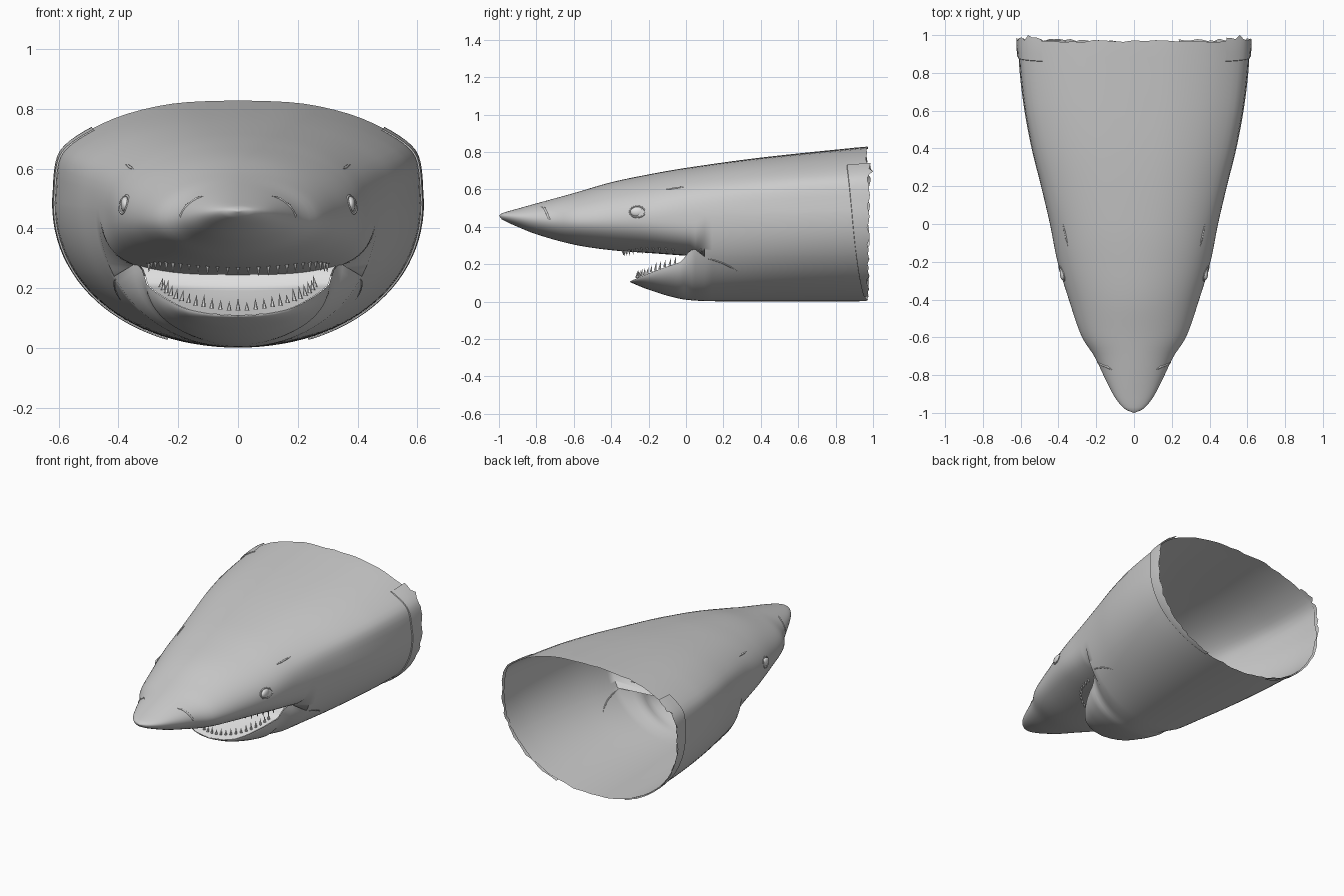
import bpy, bmesh, math, random
from mathutils import Vector

if "Cube" in bpy.data.objects:
    bpy.data.objects.remove(bpy.data.objects["Cube"])

random.seed(4)
HALF = math.pi / 2


def material(name, v):
    m = bpy.data.materials.new(name)
    m.diffuse_color = (v, v, v, 1)
    m.use_nodes = True
    m.node_tree.nodes["Principled BSDF"].inputs["Base Color"].default_value = m.diffuse_color
    return m


SKIN = material("grey_skin", 0.6)
PALE = material("pale_mouth", 0.75)

# Profiles along the length: (y, value)
WIDTH = [(-1, 0), (-.985, .04), (-.95, .078), (-.9, .112), (-.8, .162), (-.7, .21), (-.6, .275),
         (-.4, .345), (-.2, .405), (0, .445), (.2, .492), (.4, .542), (.6, .58), (.8, .605), (.97, .615)]
TOP = [(-1, .46), (-.985, .472), (-.9, .497), (-.8, .525), (-.6, .58), (-.4, .638), (-.2, .68),
       (0, .715), (.4, .77), (.97, .83)]
SNOUT_BASE = [(-1, .46), (-.985, .44), (-.9, .40), (-.8, .36), (-.6, .305), (-.4, .275), (-.2, .26), (.07, .24)]
MID = [(-1, .46), (-.6, .43), (-.2, .45), (.1, .47), (.97, .49)]
BELLY = [(-.3, .105), (-.25, .083), (-.2, .064), (-.1, .032), (0, .01), (.15, .002), (.97, .002)]
LIP_X = [(-.3, 0), (-.29, .08), (-.25, .17), (-.15, .25), (-.05, .298), (0, .315), (.05, .35), (.1, .40)]
LIP_Z = [(-.3, .108), (-.25, .13), (-.15, .17), (0, .22), (.1, .24)]
BULGE = [(-1, 2.0), (-.5, 1.95), (0, 2.15), (.97, 2.4)]
JOWL = [(-1, 2.0), (-.5, 2.0), (-.25, 2.3), (0, 3.0), (.07, 3.2)]
# Neck outline from crown to side, as fractions of width and height
NECK_X = [(0, 0), (.2, .32), (.35, .55), (.5, .74), (.68, .92), (.8, .98), (1, 1)]
NECK_Z = [(0, 1), (.2, .975), (.35, .895), (.5, .77), (.68, .57), (.8, .40), (1, 0)]


def at(tab, y):
    """Smooth interpolation through a profile."""
    y = min(max(y, tab[0][0]), tab[-1][0])
    i = 0
    while i < len(tab) - 2 and y > tab[i + 1][0]:
        i += 1

    def slope(k):
        a, b = tab[max(k - 1, 0)], tab[min(k + 1, len(tab) - 1)]
        return (b[1] - a[1]) / (b[0] - a[0])
    (y0, v0), (y1, v1) = tab[i], tab[i + 1]
    d = y1 - y0
    t = (y - y0) / d
    return ((2*t**3 - 3*t*t + 1) * v0 + (t**3 - 2*t*t + t) * d * slope(i)
            + (3*t*t - 2*t**3) * v1 + (t**3 - t*t) * d * slope(i + 1))


def base(y):
    return at(SNOUT_BASE, y) if y < .07 else at(BELLY, y)


def low_bulge(y):
    return at(JOWL, y) if y < .07 else 2.1


def section(y, th, grow=1.0):
    """Point on the right half of the outer skin, th from top (90) to bottom (-90)."""
    n = at(BULGE, y) if th > 0 else low_bulge(y)
    zc = at(MID, y)
    fx, fz = max(math.cos(th), 0) ** (2 / n), abs(math.sin(th)) ** (2 / n)
    if th > 0:
        k = min(max((y + .2) / .8, 0), 1)
        t = 1 - th / HALF
        fx += k * (at(NECK_X, t) - fx)
        fz += k * (at(NECK_Z, t) - fz)
    h = at(TOP, y) - zc if th > 0 else zc - base(y)
    return Vector((at(WIDTH, y) * fx * grow, y, zc + math.copysign(h * fz * grow, th)))


def skin_x(y, z):
    lo, hi = -HALF, HALF
    for _ in range(30):
        m = (lo + hi) / 2
        lo, hi = (m, hi) if section(y, m).z < z else (lo, m)
    return section(y, lo).x


def palate_z(x, y):
    zc, n = at(MID, y), low_bulge(y)
    return zc - (zc - base(y)) * (1 - (abs(x) / at(WIDTH, y)) ** n) ** (1 / n)


def lip_z(y):
    """Lower lip height; it meets the upper lip at the mouth corner."""
    k = min(max((y + .03) / .06, 0), 1)
    k = k * k * (3 - 2 * k)
    z = at(LIP_Z, y)
    return z + k * (palate_z(at(LIP_X, y), min(y, .06)) - z)


def split(y):
    """Angle of the cheek line that divides head and lower jaw."""
    zc = at(MID, y)
    return math.asin(((zc - .24) / (zc - base(y))) ** 1.05)


def mirror_row(half):
    return [Vector((-p.x, p.y, p.z)) for p in reversed(half)] + half


def add_grid(bm, rows):
    vs = [[bm.verts.new(p) for p in r] for r in rows]
    for a, b in zip(vs, vs[1:]):
        for i in range(len(a) - 1):
            bm.faces.new((a[i], a[i + 1], b[i + 1], b[i]))


def finish(bm, name, mat, smooth=True):
    bmesh.ops.remove_doubles(bm, verts=bm.verts, dist=.0004)
    bmesh.ops.recalc_face_normals(bm, faces=bm.faces)
    me = bpy.data.meshes.new(name)
    bm.to_mesh(me)
    bm.free()
    me.materials.append(mat)
    ob = bpy.data.objects.new(name, me)
    bpy.context.collection.objects.link(ob)
    if smooth:
        bpy.context.view_layer.objects.active = ob
        ob.select_set(True)
        bpy.ops.object.shade_smooth_by_angle(angle=math.radians(50))
        ob.select_set(False)


# Hollow head skin: upper head with snout, then lower jaw with throat
bm = bmesh.new()
back = [.1 + .86 * i / 22 for i in range(23)]
front = [-1, -.996, -.985, -.97] + [-.95 + 1.0 * i / 34 for i in range(35)]
K = 18
rows = []
for y in front + back:
    end = HALF if y < .07 else split(y)
    half = [section(y, HALF * (1 - i / K)) for i in range(K)]
    half += [section(y, -end * i / K) for i in range(K + 1)]
    rows.append(mirror_row(half))
add_grid(bm, rows)
rows = []
for y in [-.3, -.297, -.29, -.275] + [-.25 + .3 * i / 15 for i in range(16)] + back:
    half = []
    for i in range(K + 1):
        t = i / K
        if y < .07:
            x, z, b = at(LIP_X, y), lip_z(y), at(BELLY, y)
            half.append(Vector((x * max(math.cos(t * HALF), 0), y, z - (z - b) * math.sin(t * HALF))))
        else:
            s = split(y)
            half.append(section(y, -(s + (HALF - s) * t)))
    half.reverse()
    rows.append(mirror_row(half))
add_grid(bm, rows)
bmesh.ops.remove_doubles(bm, verts=bm.verts, dist=.0004)
for v in bm.verts:  # ragged cut at the back
    if v.co.y > .955:
        v.co.y += random.uniform(0, .014)
finish(bm, "head_skin", SKIN)

# Mouth floor rising to the throat
bm = bmesh.new()
rows = []
for j in range(25):
    y = -.3 + .355 * j / 24
    w, z = at(LIP_X, y) * .99, lip_z(y)
    dip = .018 * math.sin(math.pi * j / 24)
    rows.append([Vector((w * u / 8, y, z - dip * (1 - (u / 8) ** 2))) for u in range(-8, 9)])
add_grid(bm, rows)
finish(bm, "mouth_floor", PALE)


# Teeth
def tooth(bm, p, length, lean):
    ring = [bm.verts.new(p + Vector((math.cos(a) * .008, math.sin(a) * .008, 0)))
            for a in (k * math.tau / 6 for k in range(6))]
    tip = bm.verts.new(p + Vector((lean, .006, length)))
    for k in range(6):
        bm.faces.new((ring[k], ring[(k + 1) % 6], tip))


upper, lower = bmesh.new(), bmesh.new()
for k in range(25):
    a = math.radians(-78 + 156 * k / 24)
    x, y = .305 * math.sin(a), -.34 + .34 * (1 - math.cos(a))
    tooth(upper, Vector((x, y, palate_z(x, y) + .006)), -random.uniform(.025, .04), 0)
    y = -.265 + .26 * (1 - math.cos(a))
    x = math.copysign(min(abs(.265 * math.sin(a)), at(LIP_X, y) * .92), a)
    tooth(lower, Vector((x, y, at(LIP_Z, y) + .002)), random.uniform(.028, .045), -.008 * math.sin(a))
finish(upper, "upper_teeth", PALE, False)
finish(lower, "lower_teeth", PALE, False)

# Torn collar layer on both sides of the neck
for s, side in ((-1, "left"), (1, "right")):
    bm = bmesh.new()
    rows = []
    for i in range(33):
        t = i / 32
        th = .72 - 1.92 * t
        y0 = .86 + .09 * t ** 1.3
        y1 = (1.0 if i == 3 else .98 + random.uniform(-.008, .008) - .008 * t)
        row = []
        for f, g in ((0, 1.002), (.02, 1.012), (.35, 1.014), (.7, 1.014), (1, 1.012)):
            p = section(y0 + (y1 - y0) * f, th, g)
            row.append(Vector((p.x * s, p.y, p.z)))
        rows.append(row)
    add_grid(bm, rows)
    finish(bm, side + "_collar", SKIN)


# Thin folds that lie along the skin
def fold(name, pts, s, r):
    cu = bpy.data.curves.new(name, "CURVE")
    cu.dimensions = "3D"
    cu.bevel_depth = r
    cu.bevel_resolution = 2
    sp = cu.splines.new("POLY")
    sp.points.add(len(pts) - 1)
    for q, (y, z) in zip(sp.points, pts):
        q.co = (s * (skin_x(y, z) - r * .3), y, z, 1)
    sp.points[0].radius = sp.points[-1].radius = .2
    cu.materials.append(SKIN)
    bpy.context.collection.objects.link(bpy.data.objects.new(name, cu))


for s, side in ((-1, "left"), (1, "right")):
    fold(side + "_nostril", [(-.775, .508), (-.758, .50), (-.745, .475), (-.732, .445), (-.722, .42)], s, .006)
    fold(side + "_cheek_crease", [(.105, .232), (.15, .222), (.2, .205), (.24, .185), (.28, .16)], s, .004)
    fold(side + "_brow", [(-.12, .598), (-.08, .603), (-.04, .609), (0, .614)], s, .005)
    # Eye with a thin lid ring
    bm = bmesh.new()
    bmesh.ops.create_uvsphere(bm, u_segments=20, v_segments=12, radius=1)
    for v in bm.verts:
        v.co = Vector((s * (skin_x(-.26, .48) - .008), -.26, .48)) + Vector((v.co.x * .016, v.co.y * .038, v.co.z * .027))
    finish(bm, side + "_eye", PALE)
    ring = [(-.26 + .041 * math.cos(a), .48 + .030 * math.sin(a)) for a in (k * math.tau / 20 for k in range(21))]
    fold(side + "_eyelid", ring, s, .004)
